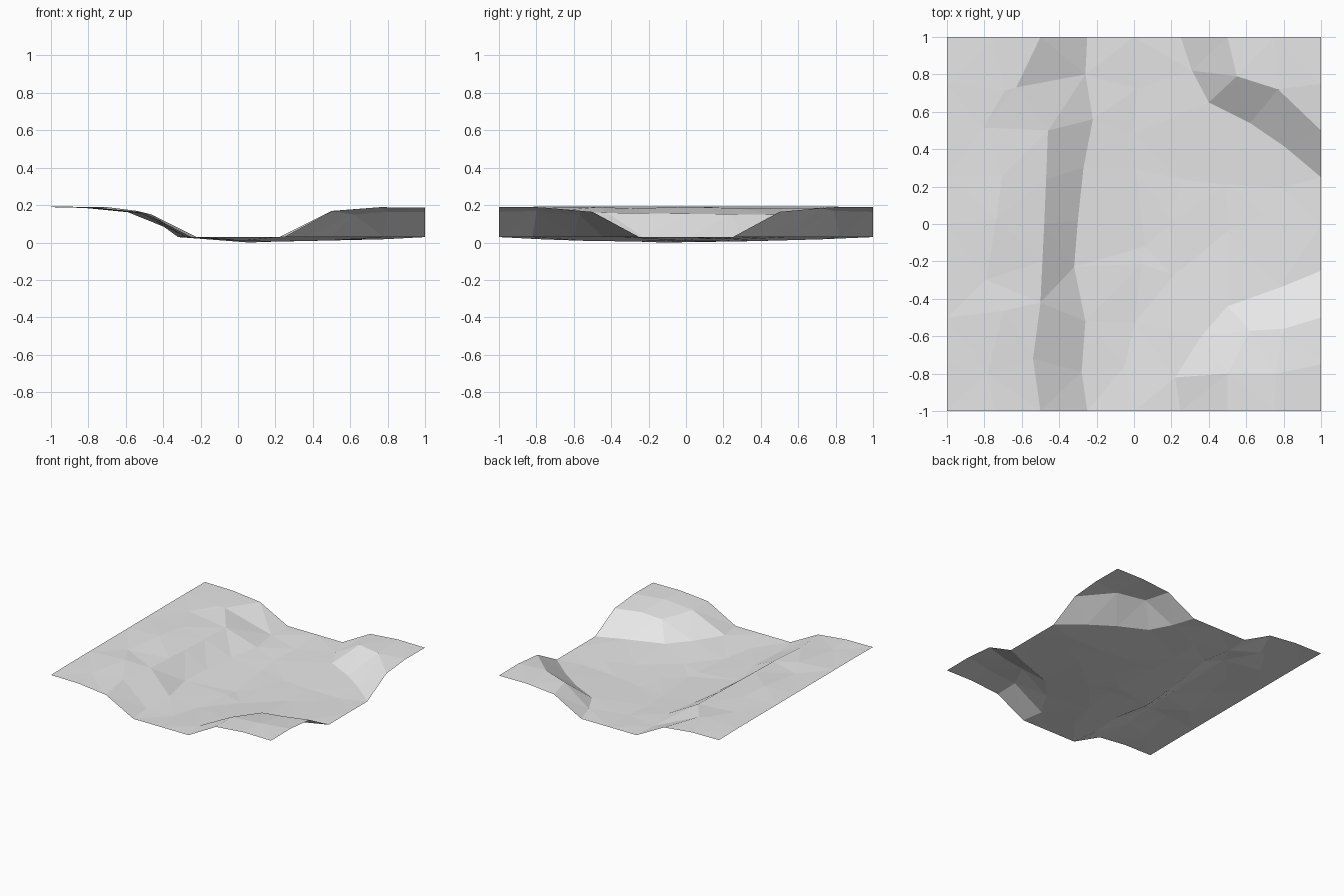
import bpy, bmesh, random
from mathutils import Vector

random.seed(4)
CELLS = 8
STEP = 2 / CELLS
LAST = CELLS

if "Cube" in bpy.data.objects:
    bpy.data.objects.remove(bpy.data.objects["Cube"], do_unlink=True)

# Single stone colour
stone = bpy.data.materials.new("light_grey_ground")
stone.use_nodes = True
grey = (0.8, 0.8, 0.8, 1)
stone.diffuse_color = grey
stone.node_tree.nodes["Principled BSDF"].inputs["Base Color"].default_value = grey

# Heights along the tile borders, so that neighbouring tiles would meet
PLATEAU, TOE, LOWEST = 0.195, 0.035, 0.006
BORDER = [PLATEAU, 0.192, 0.165, TOE, TOE, TOE, 0.17, 0.192, 0.19]

# Long bank on the left: plan position of its crest and its foot, front to back
crest = [(-.54, -.72), (-.5, -.42), (-.49, -.2), (-.48, 0), (-.47, .24), (-.46, .5), (-.63, .73)]
foot = [(-.28, -.79), (-.26, -.52), (-.32, -.23), (-.3, .02), (-.27, .3), (-.22, .56), (-.26, .8)]

# Two corner mounds: (column, row) -> position
mounds = {
    (5, 1): (.22, -.82, TOE), (5, 2): (.36, -.6, TOE),
    (6, 3): (.5, -.44, TOE), (7, 3): (.78, -.34, TOE),
    (6, 1): (.5, -.8, .175), (6, 2): (.62, -.57, .155),
    (7, 2): (.8, -.56, .17), (7, 1): (.76, -.8, PLATEAU),
    (5, 7): (.31, .82, TOE), (5, 6): (.4, .65, TOE),
    (6, 6): (.62, .54, TOE), (7, 6): (.81, .41, TOE),
    (6, 7): (.55, .79, .175), (7, 7): (.77, .72, .19),
    (4, 4): (.06, -.12, LOWEST),
}


def jitter(amount):
    return random.uniform(-amount, amount)


def ground_point(col, row):
    """Position of one point of the terrain grid."""
    x, y = col * STEP - 1, row * STEP - 1
    if col == 0:
        return Vector((x, y, PLATEAU + 0.003 * (0 < row < LAST)))
    if row in (0, LAST):
        return Vector((x, y, BORDER[col]))
    if col == LAST:
        # The side valley leaves through the right border
        return Vector((x, y, BORDER[row] if row > 2 else BORDER[LAST - row]))
    if (col, row) in mounds:
        return Vector(mounds[col, row])
    if col == 2:
        px, py = crest[row - 1]
        return Vector((px, py, min(0.185, 0.165 - 0.25 * (px + 0.5))))
    if col == 3:
        return Vector((*foot[row - 1], TOE))
    if col == 1:
        return Vector((x + jitter(0.06), y + jitter(0.06), 0.192 + jitter(0.006)))
    # Shallow valley floor, lowest where the two valleys meet
    depth = max(abs(x), abs(y)) ** 1.5
    z = LOWEST + (TOE - LOWEST) * depth + jitter(0.003)
    return Vector((x + jitter(0.06), y + jitter(0.06), max(z, LOWEST)))


# Terrain sheet, each cell split along its shorter diagonal
bm = bmesh.new()
grid = [[bm.verts.new(ground_point(c, r)) for c in range(LAST + 1)] for r in range(LAST + 1)]
lowest = min(v.co.z for v in bm.verts)
for v in bm.verts:
    v.co.z -= lowest

for r in range(CELLS):
    for c in range(CELLS):
        a, b = grid[r][c], grid[r][c + 1]
        d, e = grid[r + 1][c + 1], grid[r + 1][c]
        if (a.co - d.co).length < (b.co - e.co).length:
            triangles = [(a, b, d), (a, d, e)]
        else:
            triangles = [(a, b, e), (b, d, e)]
        for tri in triangles:
            bm.faces.new(tri)

mesh = bpy.data.meshes.new("valley_ground")
bm.to_mesh(mesh)
bm.free()
mesh.materials.append(stone)
ground = bpy.data.objects.new("valley_ground", mesh)
bpy.context.collection.objects.link(ground)
